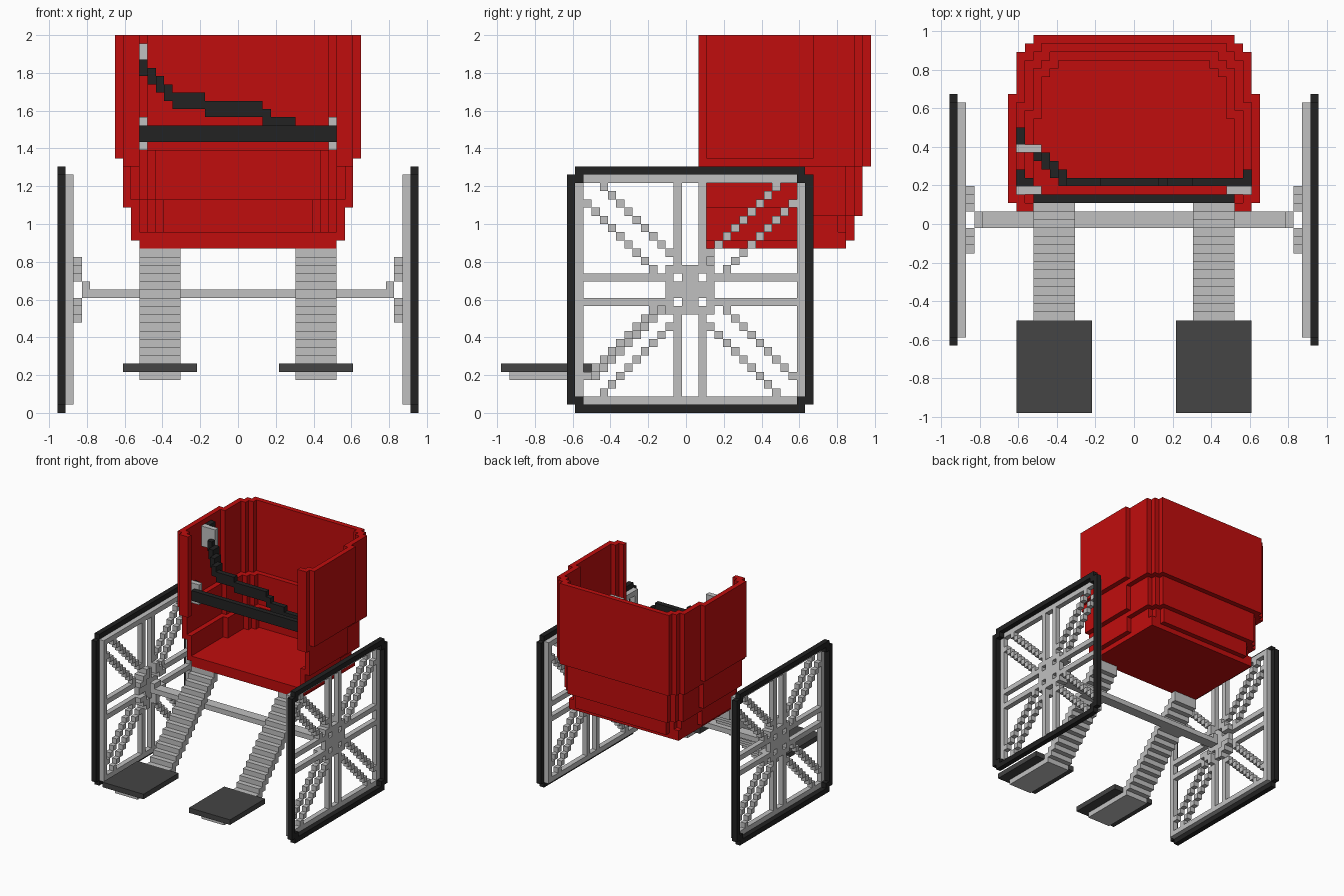
import bpy, bmesh
from mathutils import Matrix, Vector

if "Cube" in bpy.data.objects:
    bpy.data.objects.remove(bpy.data.objects["Cube"], do_unlink=True)

U = 2 / 46  # block size; boxes below are in block units


def material(name, rgb):
    m = bpy.data.materials.new(name)
    m.use_nodes = True
    m.diffuse_color = (*rgb, 1)
    m.node_tree.nodes["Principled BSDF"].inputs["Base Color"].default_value = (*rgb, 1)
    return m


RED = material("red", (0.53, 0.004, 0.004))
SILVER = material("silver", (0.53, 0.53, 0.53))
BLACK = material("black", (0.016, 0.016, 0.016))
DARK = material("dark grey", (0.058, 0.058, 0.058))


def part(name, mat, boxes):
    """One mesh from boxes (x0, x1, y0, y1, z0, z1); x from centre, y from the front."""
    bm = bmesh.new()
    for x0, x1, y0, y1, z0, z1 in boxes:
        c = Vector(((x0 + x1) / 2, (y0 + y1) / 2 - 22.5, (z0 + z1) / 2)) * U
        s = Vector((x1 - x0, y1 - y0, z1 - z0)) * U
        bmesh.ops.create_cube(bm, size=1, matrix=Matrix.Translation(c) @ Matrix.Diagonal((*s, 1)))
    me = bpy.data.meshes.new(name)
    bm.to_mesh(me)
    bm.free()
    me.materials.append(mat)
    ob = bpy.data.objects.new(name, me)
    bpy.context.collection.objects.link(ob)
    return ob


def flip_x(boxes):
    return [(-b[1], -b[0], *b[2:]) for b in boxes]


def both(boxes):
    return boxes + flip_x(boxes)


def pair(name, mat, boxes):
    part("left_" + name, mat, boxes)
    part("right_" + name, mat, flip_x(boxes))


def four(x0, x1, cells):
    """Boxes from (y0, y1, z0, z1), mirrored about the wheel centre in y and z."""
    out = []
    for y0, y1, z0, z1 in cells:
        for a, b in ((y0, y1), (46 - y1, 46 - y0)):
            for c, d in ((z0, z1), (30 - z1, 30 - z0)):
                out.append((x0, x1, a, b, c, d))
    return out


def two(x0, x1, cells):
    return list(dict.fromkeys(four(x0, x1, cells)))


# Wheels: black tyre, silver ring, doubled spokes and a stepped hub
pair("tyre", BLACK, two(21, 22, [(9, 37, 0, 1), (8, 9, 1, 29), (9, 10, 1, 2)]))
pair("wheel_ring", SILVER, two(20, 21, [(9, 37, 1, 2), (9, 10, 2, 28)]))
pair("straight_spokes", SILVER, two(20, 21, [(10, 21, 13, 14), (21, 22, 2, 13)]))
pair("diagonal_spokes", SILVER, two(20, 21, [(12 + n, 13 + n, 2 + n, 3 + n) for n in range(9)]
                                    + [(10 + n, 11 + n, 4 + n, 5 + n) for n in range(9)]))
pair("hub", SILVER,
     two(20, 21, [(20, 26, 14, 16), (22, 24, 12, 18), (20, 21, 12, 14), (20, 22, 12, 13)])
     + two(19, 20, [(19, 21, 13, 14), (21, 22, 11, 13), (20, 21, 12, 13)]))

# Axle with thicker ends
part("axle", SILVER, [(-19, 19, 22, 24, 14, 15)] + both([(18, 19, 22, 24, 14, 16)]))

# Stepped legs and footrests
pair("leg", SILVER, [(7, 12, y, y + 1, y - 7, y - 5) for y in range(11, 26)])
pair("foot_support", SILVER, [(7, 12, 1, 12, 4, 5)])
pair("footrest", DARK, [(5, 14, 0, 11, 5, 6)])

# Bucket seat: three tiers of thin wall stepping in towards the floor
seat = [(-12, 12, 25, 42, 20, 21), (-12, 12, 25, 42, 21, 22)]
for w, back, side_z, back_z, top in ((15, 45, 31, 30, 46), (14, 44, 25, 24, 32), (13, 43, 21, 21, 26)):
    seat += both([
        (w - 1, w, 25, back - 7, side_z, top),
        (w - 2, w - 1, back - 8, back - 2, back_z, top),
        (w - 4, w - 2, back - 2, back - 1, back_z, top),
        (w - 3, w - 2, back - 3, back - 1, back_z, top),
    ])
    seat.append((-(w - 3), w - 3, back - 1, back, back_z, top))
# Front lips of the side walls
seat += both([(12, 14, 24, 25, 30, 46), (13, 15, 25, 26, 31, 46)])
part("seat", RED, seat)

# Lap belt, its anchors and buckles
part("lap_belt", BLACK, [(-12, 12, 25, 26, 33, 35)])
part("belt_anchors", BLACK, both([(13, 14, 27, 29, 33, 35), (12, 13, 27, 28, 33, 35)]))
pair("buckle", SILVER, [(11, 14, 26, 27, 32, 36)])

# Shoulder belt stepping down from the upper clip to the opposite buckle
part("shoulder_belt", BLACK, [
    (-12, -11, 30, 31, 41, 43), (-11, -10, 29, 31, 40, 42), (-10, -9, 28, 30, 39, 41),
    (-9, -8, 27, 29, 38, 40), (-8, -4, 27, 28, 37, 39), (-4, 3, 27, 28, 36, 38),
    (3, 4, 27, 28, 35, 37), (4, 7, 27, 28, 34, 36), (7, 13, 27, 28, 33, 35)])
part("shoulder_clip", SILVER, [(-14, -11, 31, 32, 41, 45)])
part("shoulder_anchor", BLACK, [(-14, -13, 32, 34, 42, 45)])
